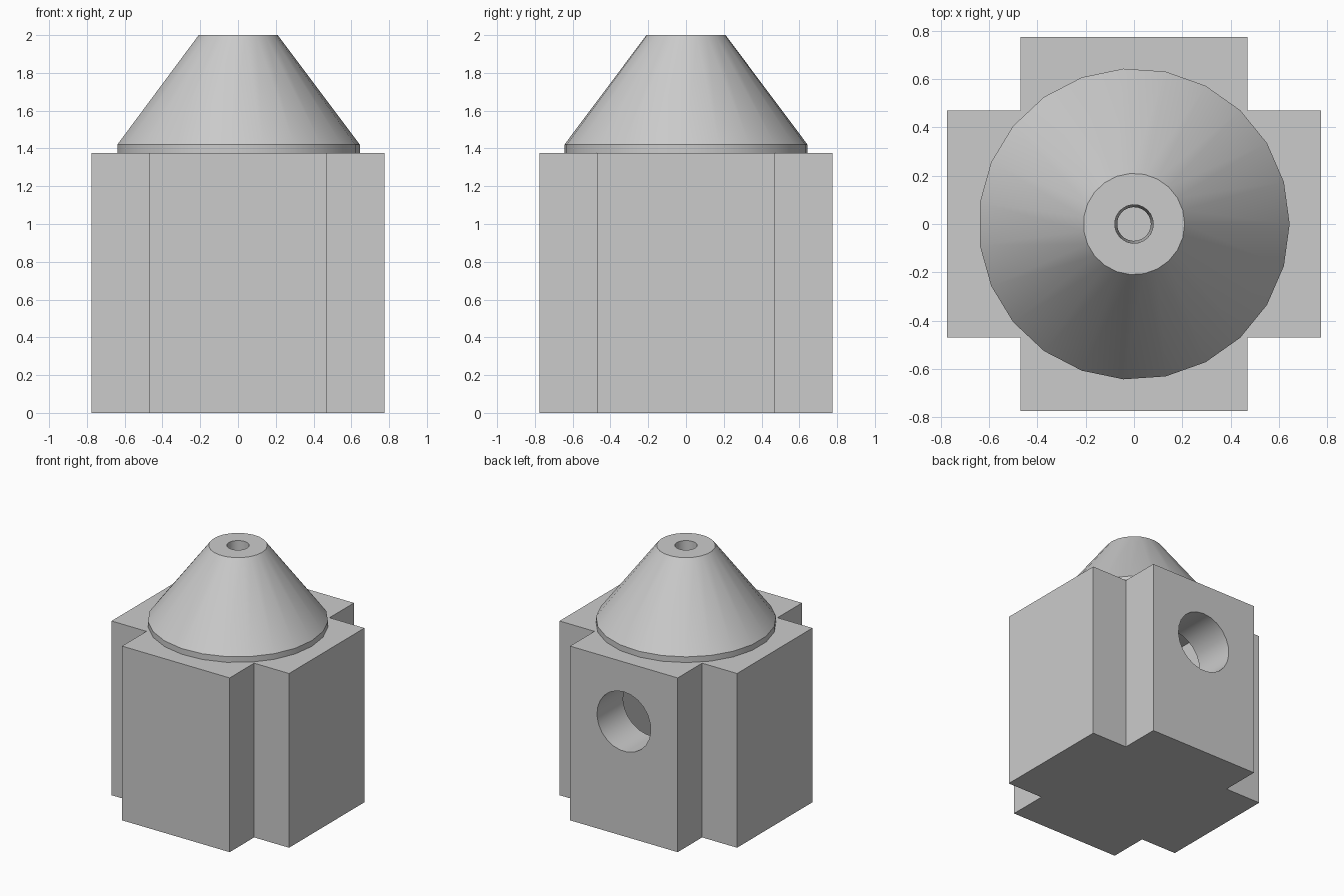
import bpy
import bmesh
import math
from mathutils import Matrix

default = bpy.data.objects.get("Cube")
if default:
    bpy.data.objects.remove(default, do_unlink=True)

ARM, HALF, WALL_TOP = 0.775, 0.47, 1.375
SIDES = 23

grey = bpy.data.materials.new("plain grey")
grey.use_nodes = True
colour = (0.6, 0.6, 0.6, 1)
grey.diffuse_color = colour
grey.node_tree.nodes["Principled BSDF"].inputs["Base Color"].default_value = colour


def make_object(name, bm):
    bmesh.ops.recalc_face_normals(bm, faces=bm.faces[:])
    mesh = bpy.data.meshes.new(name)
    bm.to_mesh(mesh)
    bm.free()
    obj = bpy.data.objects.new(name, mesh)
    mesh.materials.append(grey)
    bpy.context.collection.objects.link(obj)
    return obj


def select_only(obj):
    bpy.ops.object.select_all(action='DESELECT')
    obj.select_set(True)
    bpy.context.view_layer.objects.active = obj


def cut(obj, cutter):
    mod = obj.modifiers.new("cut", 'BOOLEAN')
    mod.operation = 'DIFFERENCE'
    mod.solver = 'EXACT'
    mod.object = cutter
    select_only(obj)
    bpy.ops.object.modifier_apply(modifier=mod.name)
    bpy.data.objects.remove(cutter, do_unlink=True)


# Cross-shaped body: one corner's three points turned around the centre
bm = bmesh.new()
outline = []
for quarter in range(4):
    turn = Matrix.Rotation(quarter * math.pi / 2, 3, 'Z')
    for x, y in ((ARM, HALF), (HALF, HALF), (HALF, ARM)):
        outline.append(bm.verts.new(turn @ bm.verts.new((x, y, 0)).co))
bmesh.ops.delete(bm, geom=[v for v in bm.verts if v not in outline], context='VERTS')
base = bm.faces.new(outline)
top = bmesh.ops.extrude_face_region(bm, geom=[base], use_keep_orig=True)
moved = [g for g in top["geom"] if isinstance(g, bmesh.types.BMVert)]
bmesh.ops.translate(bm, vec=(0, 0, WALL_TOP), verts=moved)
body = make_object("cross_body", bm)

# Square room inside the body, open under the roof
floor, ceiling, room = 0.02, WALL_TOP + 0.1, 0.9
bm = bmesh.new()
bmesh.ops.create_cube(bm, size=1, matrix=Matrix.Translation((0, 0, (floor + ceiling) / 2))
                      @ Matrix.Diagonal((room, room, ceiling - floor, 1)))
cut(body, make_object("room_cutter", bm))

# Round opening through the back wall
bm = bmesh.new()
bmesh.ops.create_cone(bm, cap_ends=True, segments=SIDES, radius1=0.235, radius2=0.235,
                      depth=0.6, matrix=Matrix.Translation((0, 0.65, 0.905))
                      @ Matrix.Rotation(math.pi / 2, 4, 'X'))
cut(body, make_object("opening_cutter", bm))

# Conical roof with a short collar and a tapered bore
profile = ((0.07, WALL_TOP), (0.645, WALL_TOP), (0.645, 1.42), (0.21, 2), (0.08, 2))
bm = bmesh.new()
rings = []
for r, z in profile:
    rings.append([bm.verts.new((r * math.cos(a), r * math.sin(a), z))
                  for a in (2 * math.pi * i / SIDES for i in range(SIDES))])
for k, ring in enumerate(rings):
    above = rings[(k + 1) % len(rings)]
    for i in range(SIDES):
        j = (i + 1) % SIDES
        bm.faces.new((ring[i], ring[j], above[j], above[i]))
roof = make_object("conical_roof", bm)

for obj in (body, roof):
    select_only(obj)
    bpy.ops.object.shade_smooth_by_angle(angle=math.radians(20))
